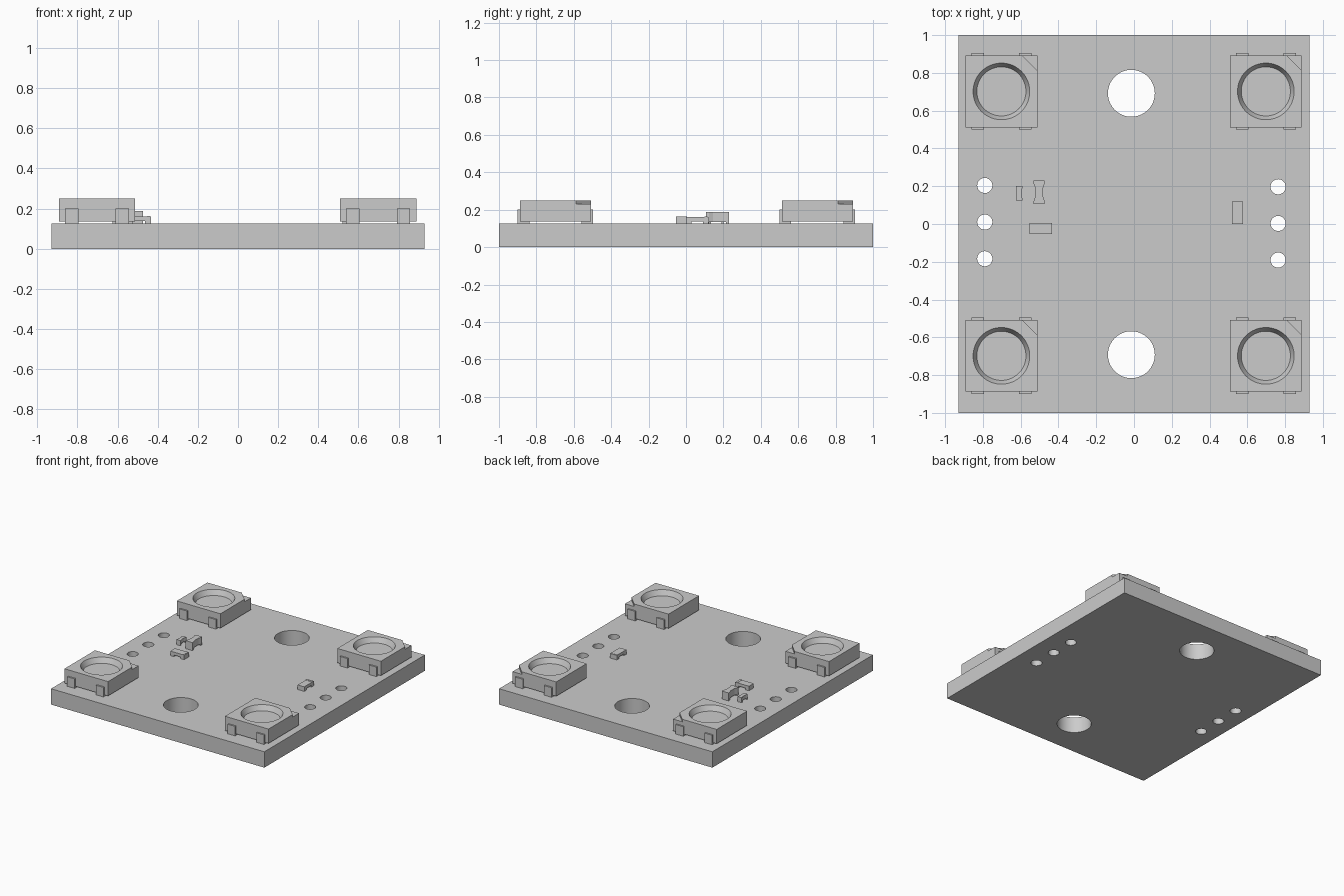
import bpy
import bmesh
import math
from mathutils import Matrix, Vector

cube = bpy.data.objects.get("Cube")
if cube:
    bpy.data.objects.remove(cube, do_unlink=True)

grey = bpy.data.materials.new("plain grey")
grey.use_nodes = True
GREY = (0.6, 0.6, 0.6, 1)
grey.diffuse_color = GREY
grey.node_tree.nodes["Principled BSDF"].inputs["Base Color"].default_value = GREY

BOARD_TOP = 0.125


def finish(name, bm):
    mesh = bpy.data.meshes.new(name)
    bmesh.ops.recalc_face_normals(bm, faces=bm.faces)
    bm.to_mesh(mesh)
    bm.free()
    mesh.materials.append(grey)
    obj = bpy.data.objects.new(name, mesh)
    bpy.context.collection.objects.link(obj)
    return obj


def add_box(bm, x0, x1, y0, y1, z0, z1):
    size = Vector((x1 - x0, y1 - y0, z1 - z0))
    mid = Vector((x0 + x1, y0 + y1, z0 + z1)) / 2
    bmesh.ops.create_cube(bm, size=1, matrix=Matrix.Translation(mid) @ Matrix.Diagonal(size).to_4x4())


def add_prism(bm, outline, z0, z1):
    face = bm.faces.new([bm.verts.new((x, y, z0)) for x, y in outline])
    new = bmesh.ops.extrude_face_region(bm, geom=[face])["geom"]
    verts = [v for v in new if isinstance(v, bmesh.types.BMVert)]
    bmesh.ops.translate(bm, verts=verts, vec=(0, 0, z1 - z0))


def add_cone(bm, x, y, z0, z1, r0, r1):
    bmesh.ops.create_cone(bm, cap_ends=True, segments=64, radius1=r0, radius2=r1, depth=z1 - z0,
                          matrix=Matrix.Translation((x, y, (z0 + z1) / 2)))


def cut(obj, bm):
    cutter = finish("cutter", bm)
    cutter.hide_render = True
    mod = obj.modifiers.new("cut", "BOOLEAN")
    mod.operation = "DIFFERENCE"
    mod.solver = "EXACT"
    mod.object = cutter
    bpy.context.view_layer.objects.active = obj
    bpy.ops.object.modifier_apply(modifier=mod.name)
    bpy.data.objects.remove(cutter, do_unlink=True)


def smooth(obj):
    bpy.ops.object.select_all(action="DESELECT")
    obj.select_set(True)
    bpy.context.view_layer.objects.active = obj
    bpy.ops.object.shade_smooth_by_angle(angle=math.radians(30))


# Circuit board with mounting holes and pin holes
bm = bmesh.new()
add_box(bm, -0.93, 0.93, -1, 1, 0, BOARD_TOP)
board = finish("circuit_board", bm)
holes = bmesh.new()
for y in (-0.692, 0.692):
    add_cone(holes, -0.014, y, -0.1, 0.3, 0.124, 0.124)
for x, middle in ((-0.79, 0.01), (0.763, 0.003)):
    for step in (-1, 0, 1):
        add_cone(holes, x, middle + step * 0.194, -0.1, 0.3, 0.04, 0.04)
cut(board, holes)
smooth(board)


# Lamp housing: block with a tapered round well and a shallow corner notch
def lamp(name, x, y):
    half, top = 0.19, 0.25
    bm = bmesh.new()
    add_box(bm, -half, half, -half, half, 0.137, top)
    body = finish(name + "_housing", bm)
    well = bmesh.new()
    add_cone(well, 0, 0, top - 0.04, top + 0.04, 0.13, 0.17)
    cut(body, well)
    notch = bmesh.new()
    far = half + 0.1
    near = half - 0.08
    add_prism(notch, [(near - 0.1, far), (far, near - 0.1), (far, far)], top - 0.02, top + 0.02)
    cut(body, notch)
    smooth(body)
    # Bent metal leads on the front and back edges
    bm = bmesh.new()
    for lx in (-0.126, 0.126):
        for side in (-1, 1):
            outer, inner, foot = side * 0.202, side * half, side * 0.14
            add_box(bm, lx - 0.033, lx + 0.033, min(inner, outer), max(inner, outer), BOARD_TOP, 0.2)
            add_box(bm, lx - 0.033, lx + 0.033, min(foot, inner), max(foot, inner), BOARD_TOP, 0.137)
    leads = finish(name + "_leads", bm)
    for obj in (body, leads):
        obj.location = (x, y, 0)


for x, side in ((-0.702, "right"), (0.698, "left")):
    for y, end in ((-0.698, "front"), (0.702, "back")):
        lamp(f"lamp_{end}_{side}", x, y)


# Small diode: slim body on two feet, with a raised band near one end
def diode(name, x, y, angle):
    bm = bmesh.new()
    add_box(bm, -0.06, 0.06, -0.029, 0.029, 0.138, 0.161)
    add_box(bm, 0.04, 0.055, -0.029, 0.029, 0.161, 0.163)
    for s in (-1, 1):
        add_box(bm, s * 0.045 - 0.015, s * 0.045 + 0.015, -0.029, 0.029, BOARD_TOP, 0.138)
    obj = finish(name, bm)
    obj.location = (x, y, 0)
    obj.rotation_euler.z = angle


diode("diode_right", -0.493, -0.024, 0)
diode("diode_left", 0.549, 0.06, math.pi / 2)


# Waisted chip component with wider ends
def chip(name, x, y, w, h, top):
    quarter = [(w, h), (w, h * 0.75), (w * 0.72, h * 0.4)]
    right = quarter + [(px, -py) for px, py in reversed(quarter)]
    outline = right + [(-px, py) for px, py in reversed(right)]
    bm = bmesh.new()
    add_prism(bm, outline, 0.135, top)
    for s in (-1, 1):
        add_box(bm, -w, w, s * h * 0.87 - h * 0.13, s * h * 0.87 + h * 0.13, BOARD_TOP, 0.135)
    obj = finish(name, bm)
    obj.location = (x, y, 0)


chip("large_chip", -0.502, 0.168, 0.029, 0.061, 0.188)
chip("small_chip", -0.608, 0.163, 0.018, 0.038, 0.165)
